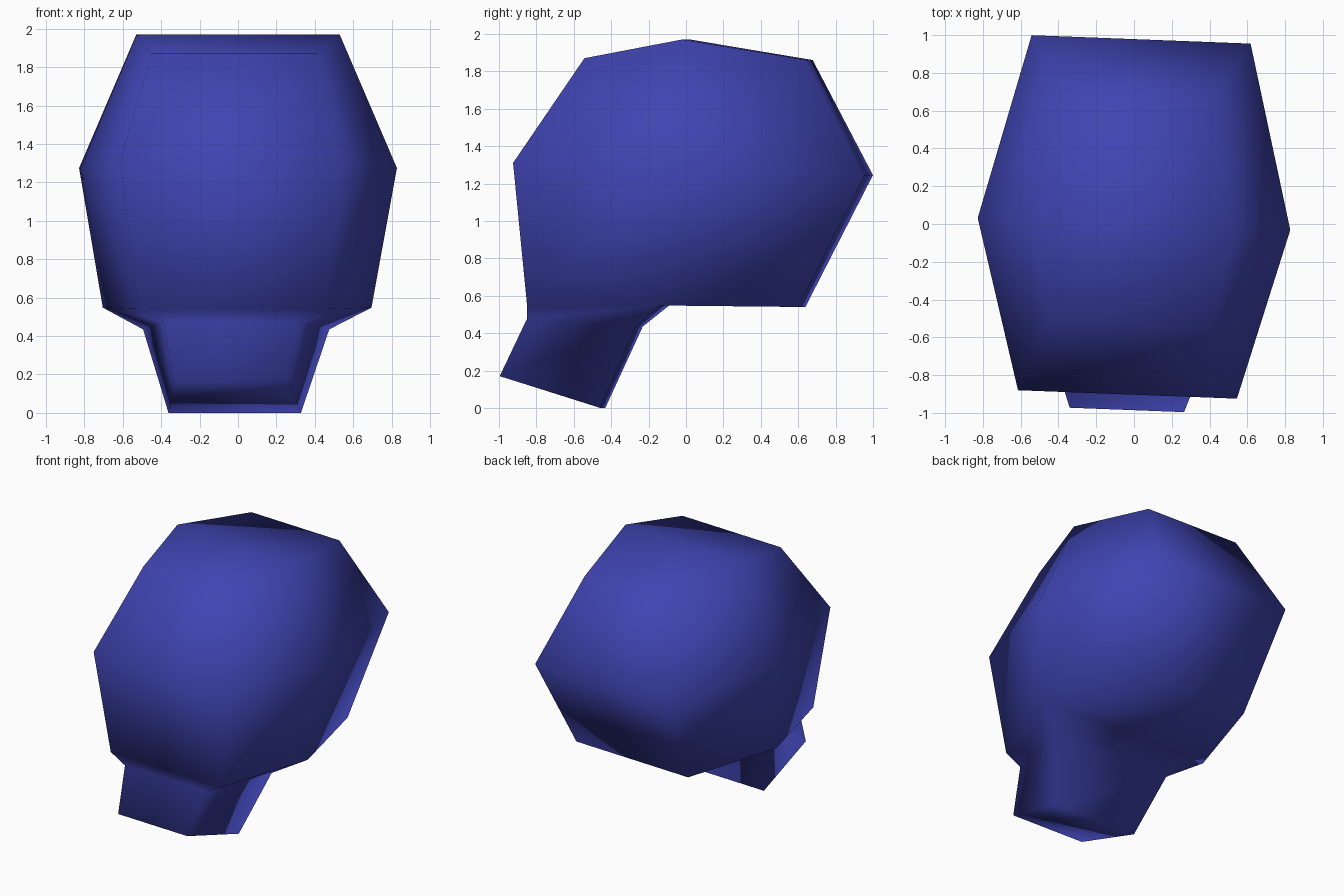
import bpy, bmesh, math
from mathutils import Matrix

if "Cube" in bpy.data.objects:
    bpy.data.objects.remove(bpy.data.objects["Cube"])

# Side outline of head and neck: (y, z, half width)
OUTLINE = [
    (-0.527, 1.87, 0.43),    # 0 forehead
    (0.0, 1.97, 0.53),       # 1 crown
    (0.663, 1.86, 0.385),    # 2 upper back
    (0.978, 1.245, 0.58),    # 3 back
    (0.62, 0.54, 0.49),      # 4 lower back
    (-0.117, 0.548, 0.70),   # 5 underside middle
    (-0.25, 0.435, 0.485),   # 6 neck top, rear
    (-0.445, 0.0, 0.345),    # 7 neck end, rear
    (-0.985, 0.17, 0.303),   # 8 neck end, front
    (-0.838, 0.475, 0.355),  # 9 neck top, front
    (-0.831, 0.54, 0.485),   # 10 chin
    (-0.903, 1.31, 0.58),    # 11 face middle
]
# Side panels, where "c" is the bulging temple point
C = 12
PANELS = [(0, 1, C, 11), (1, 2, 3, C), (C, 3, 4, 5), (C, 5, 10, 11),
          (5, 6, 9, 10), (6, 7, 8, 9)]

bm = bmesh.new()
sides = []
for s in (-1, 1):
    vs = [bm.verts.new((s * w, y, z)) for y, z, w in OUTLINE]
    vs.append(bm.verts.new((s * 0.828, 0.0, 1.275)))
    for p in PANELS:
        bm.faces.new([vs[i] for i in p])
    sides.append(vs)

# Strips running across from left to right
left, right = sides
n = len(OUTLINE)
for i in range(n):
    j = (i + 1) % n
    bm.faces.new((left[i], left[j], right[j], right[i]))
bmesh.ops.recalc_face_normals(bm, faces=bm.faces)

# The whole head is turned slightly
bmesh.ops.transform(bm, matrix=Matrix.Rotation(math.radians(-2.2), 4, 'Z'), verts=bm.verts)
for f in bm.faces:
    f.smooth = True

mesh = bpy.data.meshes.new("head_and_neck")
bm.to_mesh(mesh)
bm.free()
blue = bpy.data.materials.new("deep blue")
blue.diffuse_color = (0.05, 0.058, 0.44, 1.0)
blue.use_nodes = True
blue.node_tree.nodes["Principled BSDF"].inputs["Base Color"].default_value = blue.diffuse_color
mesh.materials.append(blue)
bpy.context.collection.objects.link(bpy.data.objects.new("head_and_neck", mesh))
